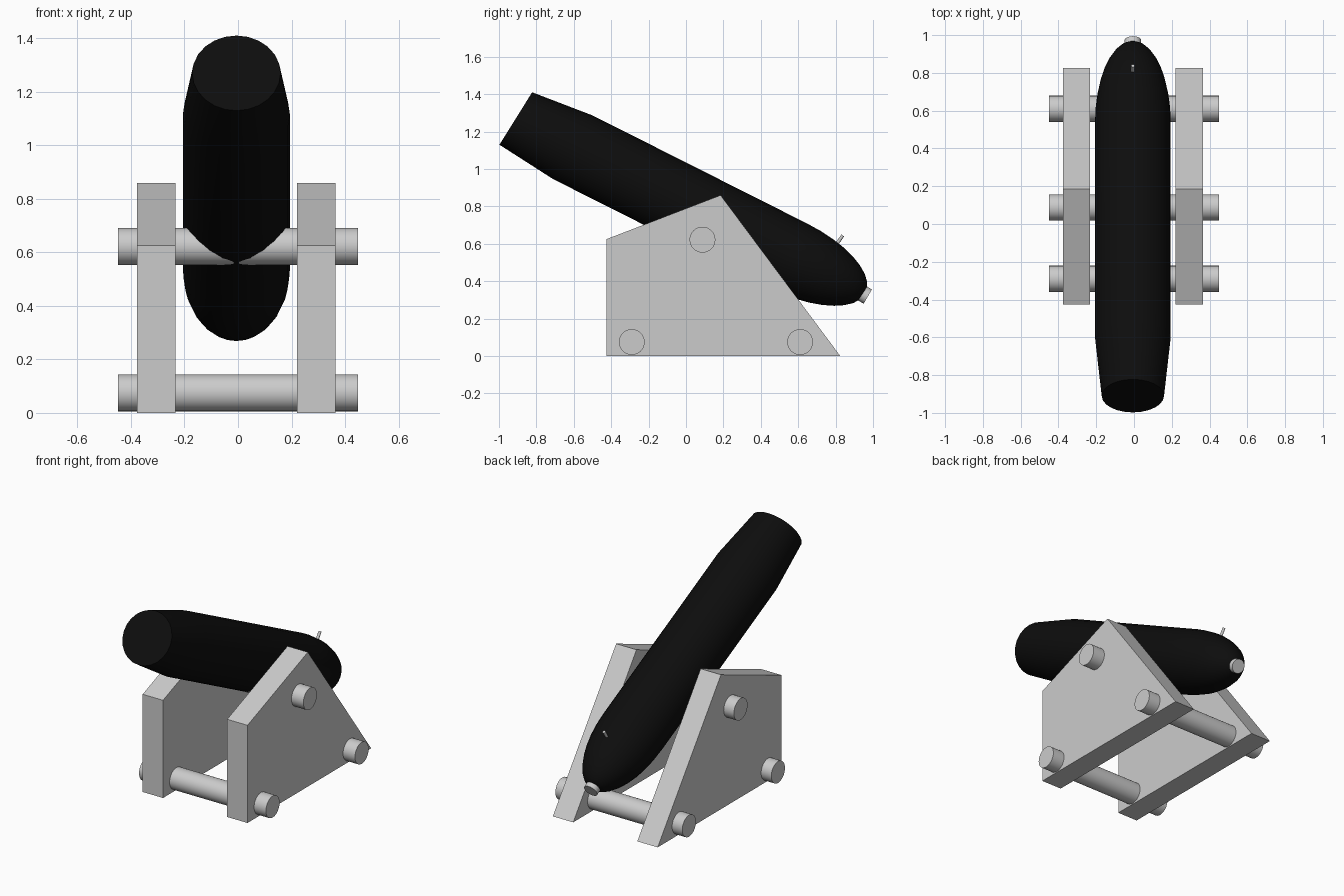
import bpy, bmesh
from math import sin, cos, pi
from mathutils import Vector

if "Cube" in bpy.data.objects:
    bpy.data.objects.remove(bpy.data.objects["Cube"])

CX = -0.006  # barrel and cheeks sit a hair off centre


def finish(name, bm, smooth=False):
    bmesh.ops.recalc_face_normals(bm, faces=bm.faces)
    mesh = bpy.data.meshes.new(name)
    bm.to_mesh(mesh)
    bm.free()
    ob = bpy.data.objects.new(name, mesh)
    bpy.context.collection.objects.link(ob)
    if smooth:
        bpy.ops.object.select_all(action='DESELECT')
        ob.select_set(True)
        bpy.context.view_layer.objects.active = ob
        bpy.ops.object.shade_smooth_by_angle(angle=0.6)
    return ob


def rod(name, a, b, r, sides=32):
    a, b = Vector(a), Vector(b)
    bm = bmesh.new()
    bmesh.ops.create_cone(bm, cap_ends=True, segments=sides, radius1=r,
                          radius2=r, depth=(b - a).length)
    turn = (b - a).to_track_quat('Z', 'Y').to_matrix()
    bmesh.ops.rotate(bm, matrix=turn, verts=bm.verts)
    bmesh.ops.translate(bm, vec=(a + b) / 2, verts=bm.verts)
    return finish(name, bm, True)


# Barrel: rings along a tilted axis, slightly sheared, with a domed breech
muzzle = Vector((CX, -0.91, 1.27))
axis = Vector((0, 0.893, -0.45))
up = Vector((0, 0.53, 0.85))
N = 24
profile = [(0, 0.165), (0.342, 0.2)]
profile += [(1.63 + 0.46 * sin(t * pi / 18), 0.2 * cos(t * pi / 18)) for t in range(9)]
bm = bmesh.new()
rings = []
for s, r in profile:
    c = muzzle + axis * s
    rings.append([bm.verts.new(c + up * r * cos(2 * pi * i / N)
                               + Vector((r * sin(2 * pi * i / N), 0, 0)))
                  for i in range(N)])
for p, q in zip(rings, rings[1:]):
    for i in range(N):
        j = (i + 1) % N
        bm.faces.new((p[i], p[j], q[j], q[i]))
bm.faces.new(rings[0])
tip = bm.verts.new(muzzle + axis * 2.09)
for i in range(N):
    bm.faces.new((rings[-1][i], rings[-1][(i + 1) % N], tip))
barrel = finish("barrel", bm, True)
black = bpy.data.materials.new("black_iron")
black.diffuse_color = (0.004, 0.004, 0.004, 1)
black.use_nodes = True
black.node_tree.nodes["Principled BSDF"].inputs["Base Color"].default_value = black.diffuse_color
barrel.data.materials.append(black)

# Breech knob and fuse
rod("breech_knob", (CX, 0.90, 0.36), (CX, 0.972, 0.318), 0.044)
rod("fuse", (CX, 0.79, 0.575), (CX, 0.838, 0.645), 0.009, 16)

# Carriage side plates
outline = [(-0.425, 0), (-0.425, 0.625), (0.185, 0.86), (0.825, 0)]
for side, name in ((-1, "left_cheek"), (1, "right_cheek")):
    bm = bmesh.new()
    x = CX + side * 0.299 - 0.072
    face = bm.faces.new([bm.verts.new((x, y, z)) for y, z in outline])
    out = bmesh.ops.extrude_face_region(bm, geom=[face])
    bmesh.ops.translate(bm, vec=(0.144, 0, 0),
                        verts=[v for v in out["geom"] if isinstance(v, bmesh.types.BMVert)])
    finish(name, bm)

# Trunnion and the two carriage axles
for name, y, z in (("trunnion", 0.088, 0.622), ("front_axle", -0.29, 0.075),
                   ("rear_axle", 0.61, 0.075)):
    rod(name, (-0.449, y, z), (0.449, y, z), 0.069)
